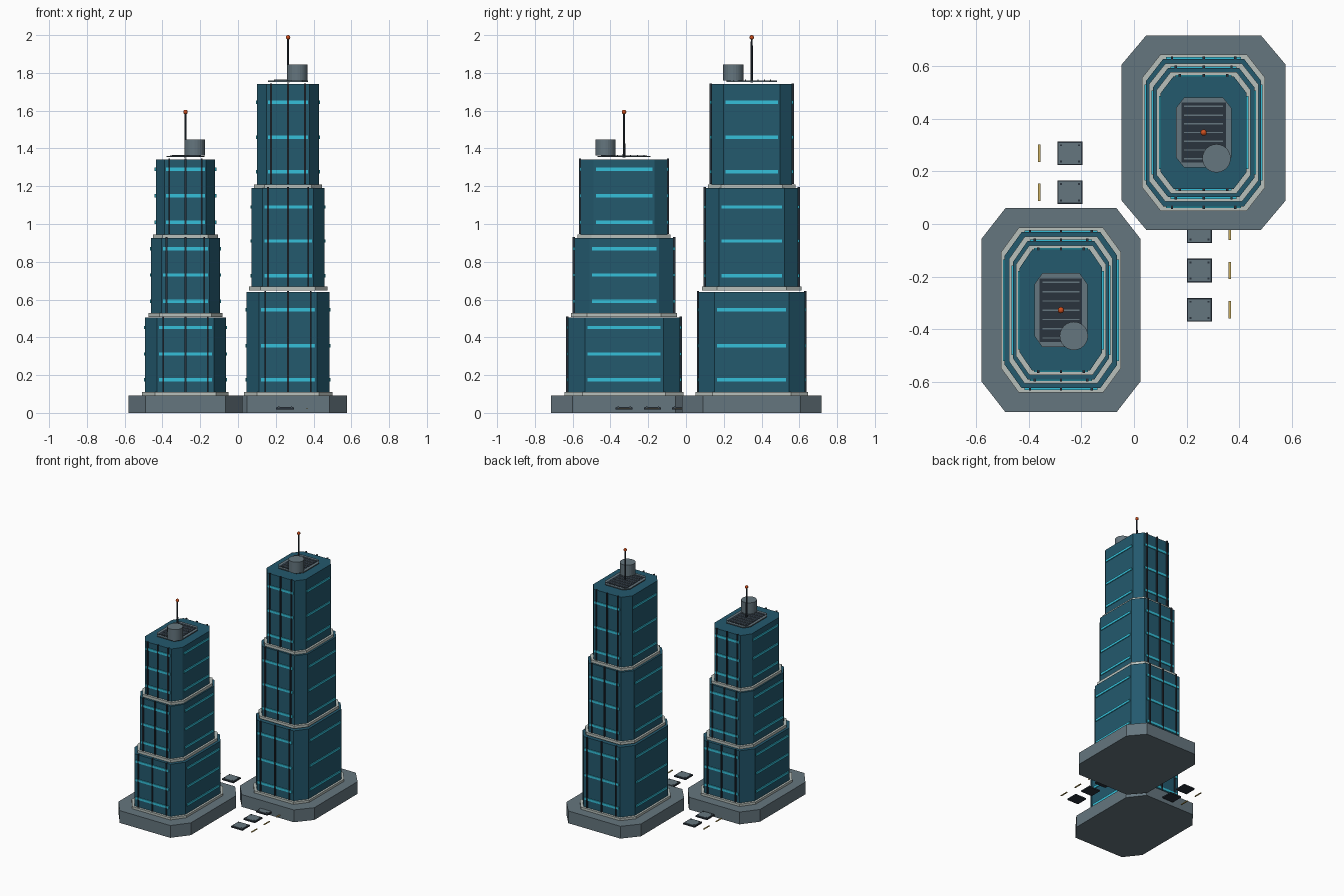
import bpy, bmesh
from mathutils import Matrix, Vector

if "Cube" in bpy.data.objects:
    bpy.data.objects.remove(bpy.data.objects["Cube"])


def mat(name, r, g, b):
    m = bpy.data.materials.new(name)
    m.diffuse_color = (r, g, b, 1)
    m.use_nodes = True
    m.node_tree.nodes["Principled BSDF"].inputs["Base Color"].default_value = m.diffuse_color
    return m


TEAL = mat("teal_glass", .017, .10, .155)
CYAN = mat("lit_window", .036, .53, .70)
PALE = mat("pale_ledge", .48, .53, .50)
STONE = mat("slate", .13, .18, .21)
DARK = mat("dark_metal", .023, .033, .047)
ORANGE = mat("beacon_orange", .63, .08, .013)
GOLD = mat("gold_paint", .60, .43, .12)


def finish(name, bm, material):
    bmesh.ops.recalc_face_normals(bm, faces=bm.faces)
    me = bpy.data.meshes.new(name)
    bm.to_mesh(me)
    bm.free()
    me.materials.append(material)
    ob = bpy.data.objects.new(name, me)
    bpy.context.collection.objects.link(ob)
    return ob


def boxes(name, items, material):
    # items: (centre, full size)
    bm = bmesh.new()
    for c, s in items:
        bmesh.ops.create_cube(bm, size=1, matrix=Matrix.Translation(c) @ Matrix.Diagonal((*s, 1)))
    return finish(name, bm, material)


def cylinder(name, x, y, z0, z1, r, material, n=24, r2=None):
    bm = bmesh.new()
    bmesh.ops.create_cone(bm, cap_ends=True, segments=n, radius1=r, radius2=r2 or r,
                          depth=z1 - z0, matrix=Matrix.Translation((x, y, (z0 + z1) / 2)))
    return finish(name, bm, material)


def octagon(name, x, y, hx, hy, z0, z1, material, k=.7):
    # Rectangle with chamfered corners, extruded upward
    bm = bmesh.new()
    pts = [(k, -1), (1, -k), (1, k), (k, 1), (-k, 1), (-1, k), (-1, -k), (-k, -1)]
    face = bm.faces.new([bm.verts.new((x + a * hx, y + b * hy, z0)) for a, b in pts])
    top = bmesh.ops.extrude_face_region(bm, geom=[face], use_keep_orig=True)
    vs = [v for v in top["geom"] if isinstance(v, bmesh.types.BMVert)]
    bmesh.ops.translate(bm, verts=vs, vec=Vector((0, 0, z1 - z0)))
    return finish(name, bm, material)


def tower(tag, x, y, plinth, tiers, pad, bands, tip):
    octagon(tag + "_plinth", x, y, *plinth, 0, .093, STONE)
    for i, (hx, hy, z0, z1) in enumerate(tiers):
        n = f"{tag}_tier_{i + 1}"
        octagon(n + "_ledge", x, y, hx + .015, hy + .017, z0 - .02, z0, PALE)
        octagon(n + "_body", x, y, hx, hy, z0 - .02, z1, TEAL)
        # Lit window bands on all four sides
        items = []
        for z in bands[i]:
            for s in (-1, 1):
                items.append(((x, y + s * hy, z), (hx * 1.3, .012, .018)))
                items.append(((x + s * hx, y, z), (.012, hy * 1.3, .018)))
        boxes(n + "_windows", items, CYAN)
        # Vertical fins on front and back
        fins = [((x + f * hx, y + s * (hy + .003), (z0 + z1) / 2 + .003), (.009, .012, z1 - z0 + .004))
                for f in (-.55, 0, .55) for s in (-1, 1)]
        boxes(n + "_fins", fins, DARK)
    # Roof equipment
    zr = tiers[-1][3]
    px, py = pad
    octagon(tag + "_roof_pad", x, y, px, py, zr + .012, zr + .019, STONE)
    boxes(tag + "_roof_grille", [((x, y, zr + .019), (px * 1.6, py * 1.72, .004))], DARK)
    boxes(tag + "_roof_slats",
          [((x, y + py * .25 * j, zr + .022), (px * 1.4, .005, .004)) for j in range(-3, 4)], STONE)
    cylinder(tag + "_water_tank", x + .049, y - .098, zr + .02, zr + .105, .054, STONE)
    cylinder(tag + "_mast", x, y, zr + .01, tip - .01, .007, DARK, 10, .005)
    bm = bmesh.new()
    bmesh.ops.create_uvsphere(bm, u_segments=12, v_segments=8, radius=.012,
                              matrix=Matrix.Translation((x, y, tip - .012)))
    finish(tag + "_beacon", bm, ORANGE)


tower("short_tower", -.278, -.328, (.3025, .388),
      [(.214, .297, .11, .505), (.182, .263, .528, .925), (.157, .230, .945, 1.342)],
      (.101, .141),
      [(.175, .312, .452), (.592, .73, .87), (1.01, 1.15, 1.29)], 1.605)
tower("tall_tower", .265, .348, (.312, .37),
      [(.219, .281, .11, .64), (.193, .246, .668, 1.19), (.164, .214, 1.21, 1.74)],
      (.106, .133),
      [(.175, .355, .547), (.727, .91, 1.09), (1.277, 1.46, 1.645)], 2.0)

# Ground hatches with corner bolts, and painted strips beside them
for side, hx, sx, ys in (("left", -.244, -.36, (.269, .121)),
                         ("right", .249, .365, (-.028, -.177, -.327))):
    boxes(side + "_hatch_frames", [((hx, y, .024), (.096, .09, .01)) for y in ys], DARK)
    boxes(side + "_hatch_lids", [((hx, y, .029), (.086, .08, .006)) for y in ys], STONE)
    boxes(side + "_hatch_bolts", [((hx + a * .034, y + b * .031, .032), (.007, .007, .004))
                                  for y in ys for a in (-1, 1) for b in (-1, 1)], DARK)
    boxes(side + "_painted_strips", [((sx, y, .022), (.009, .066, .005)) for y in ys], GOLD)
